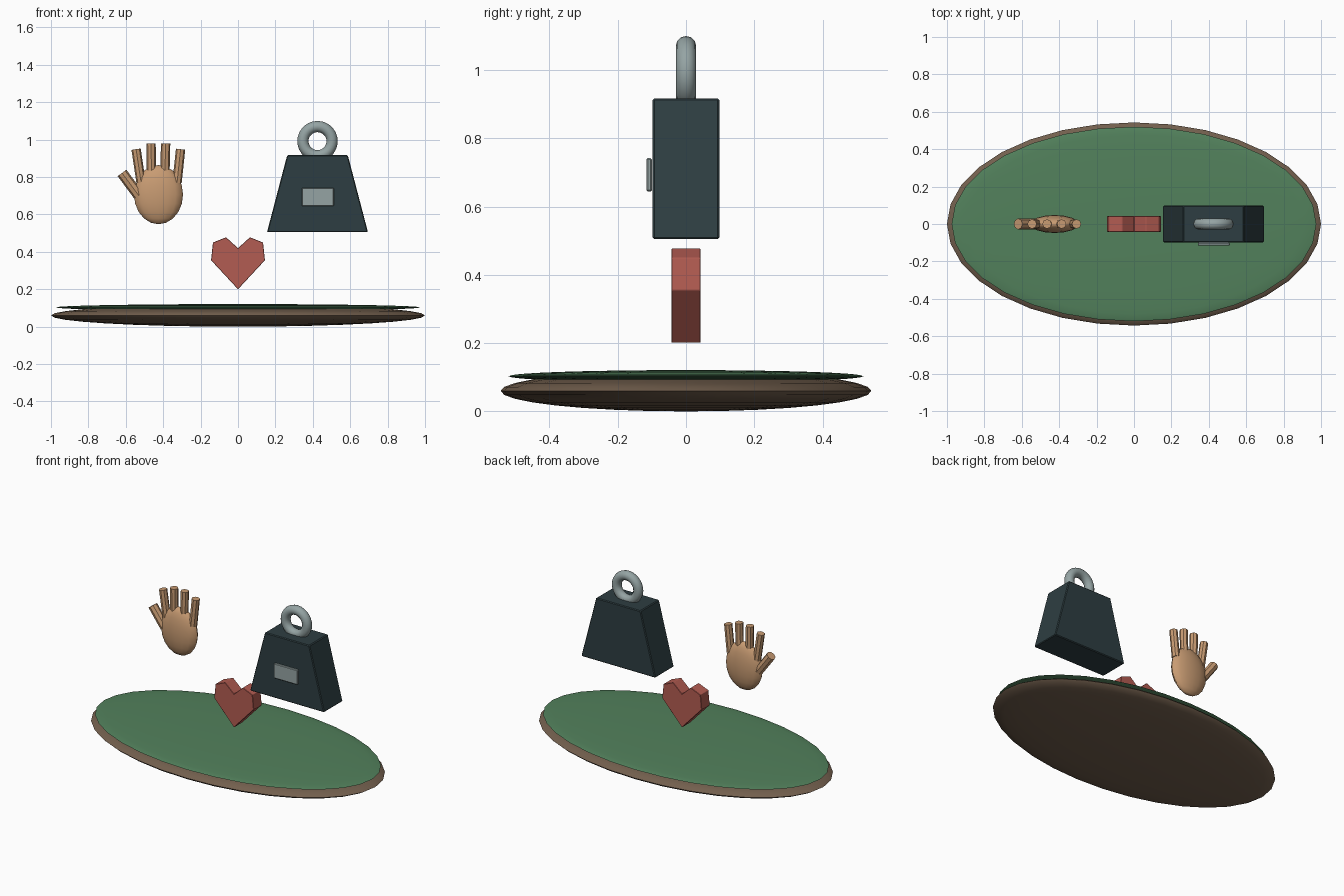
import bpy, math
from mathutils import Vector

if "Cube" in bpy.data.objects:
    bpy.data.objects.remove(bpy.data.objects["Cube"])


def material(name, rgb):
    m = bpy.data.materials.new(name)
    m.diffuse_color = (*rgb, 1)
    m.use_nodes = True
    m.node_tree.nodes["Principled BSDF"].inputs["Base Color"].default_value = m.diffuse_color
    return m


EARTH = material("earth", (0.17, 0.115, 0.075))
GRASS = material("grass", (0.085, 0.22, 0.107))
SKIN = material("skin", (0.58, 0.33, 0.17))
RED = material("red", (0.45, 0.107, 0.084))
IRON = material("iron", (0.027, 0.048, 0.054))
STEEL = material("steel", (0.30, 0.37, 0.37))


def finish(name, mat, smooth=True, scale=None):
    ob = bpy.context.object
    ob.name = name
    if scale:
        ob.scale = scale
        bpy.ops.object.transform_apply(location=False, rotation=False, scale=True)
    ob.data.materials.append(mat)
    if smooth:
        bpy.ops.object.shade_smooth_by_angle(angle=math.radians(35))
    return ob


def ellipsoid(name, mat, loc, radii, segs, rings):
    bpy.ops.mesh.primitive_uv_sphere_add(segments=segs, ring_count=rings, radius=1, location=loc)
    return finish(name, mat, True, radii)


def limb(name, mat, a, b, r1, r2):
    a, b = Vector(a), Vector(b)
    bpy.ops.mesh.primitive_cone_add(
        vertices=8, radius1=r1, radius2=r2, depth=(b - a).length, location=(a + b) / 2,
        rotation=(b - a).to_track_quat('Z', 'Y').to_euler())
    return finish(name, mat, False)


def prism(name, mat, outline, half_depth, bevel):
    """Extrude an (x, z) outline evenly along y."""
    n = len(outline)
    verts = [(x, y, z) for y in (-half_depth, half_depth) for x, z in outline]
    faces = [tuple(range(n)), tuple(reversed(range(n, 2 * n)))]
    faces += [(i, i + n, (i + 1) % n + n, (i + 1) % n) for i in range(n)]
    me = bpy.data.meshes.new(name)
    me.from_pydata(verts, [], faces)
    ob = bpy.data.objects.new(name, me)
    bpy.context.collection.objects.link(ob)
    me.materials.append(mat)
    add_bevel(ob, bevel)
    return ob


def add_bevel(ob, width):
    mod = ob.modifiers.new("soft_edges", 'BEVEL')
    mod.width = width
    mod.segments = 1


# Oval island: earth below, grass cap on top
ellipsoid("earth_base", EARTH, (0, 0, 0.06), (1.0, 0.543, 0.06), 32, 16)
ellipsoid("grass_top", GRASS, (0, 0, 0.103), (0.975, 0.52, 0.018), 32, 16)

# Open hand
ellipsoid("palm", SKIN, (-0.425, 0, 0.706), (0.131, 0.048, 0.158), 16, 10)
fingers = [(-0.518, 0.77, -0.545, 0.949), (-0.462, 0.77, -0.465, 0.979),
           (-0.392, 0.77, -0.387, 0.979), (-0.326, 0.77, -0.307, 0.949)]
for i, (x0, z0, x1, z1) in enumerate(fingers):
    limb(f"finger_{i + 1}", SKIN, (x0, 0, z0), (x1, 0, z1), 0.025, 0.025)
limb("thumb", SKIN, (-0.53, 0, 0.70), (-0.62, 0, 0.822), 0.029, 0.029)

# Heart: right half outline, mirrored for the left
half = [(0.144, 0.355), (0.134, 0.45), (0.064, 0.478)]
outline = [(0, 0.2)] + half + [(0, 0.42)] + [(-x, z) for x, z in reversed(half)]
prism("heart", RED, outline, 0.0425, 0.002)

# Iron weight with label plate and ring handle
CX = 0.425
prism("weight_body", IRON,
      [(CX - 0.27, 0.505), (CX + 0.27, 0.505), (CX + 0.162, 0.917), (CX - 0.162, 0.917)],
      0.098, 0.005)
bpy.ops.mesh.primitive_cube_add(size=1, location=(CX + 0.002, -0.108, 0.693))
plate = finish("weight_plate", STEEL, False, (0.172, 0.016, 0.098))
add_bevel(plate, 0.004)
bpy.ops.mesh.primitive_torus_add(major_segments=28, minor_segments=12, major_radius=0.078,
                                 minor_radius=0.03, location=(CX, 0, 0.992),
                                 rotation=(math.pi / 2, 0, 0))
finish("weight_ring", STEEL)
